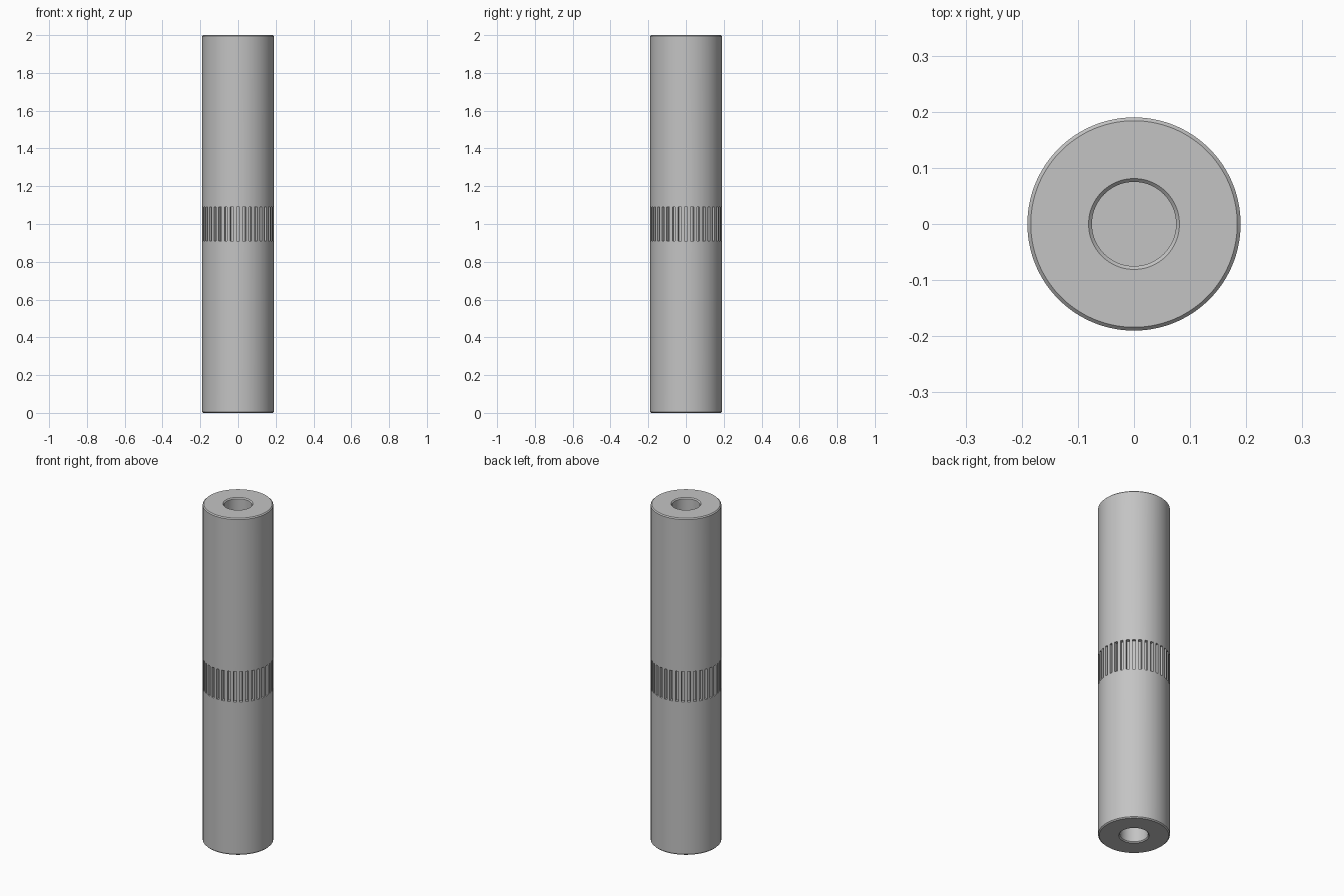
import bpy, bmesh, math
from mathutils import Matrix

cube = bpy.data.objects.get("Cube")
if cube:
    bpy.data.objects.remove(cube, do_unlink=True)

RADIUS, HOLE, CHAMFER, LENGTH = 0.19, 0.075, 0.006, 2.0
HOLE_DEPTH = 0.4
BAND_LOW, BAND_HIGH, GROOVE_DEPTH = 0.91, 1.09, 0.02
TEETH, STEPS = 36, 4
SEGMENTS = TEETH * STEPS

steel = bpy.data.materials.new("plain_grey")
steel.use_nodes = True
grey = (0.55, 0.55, 0.55, 1)
steel.diffuse_color = grey
steel.node_tree.nodes["Principled BSDF"].inputs["Base Color"].default_value = grey

# Half profile of one end: blind hole, chamfered rims, outer wall
lower = [(0, HOLE_DEPTH), (HOLE, HOLE_DEPTH), (HOLE, CHAMFER),
         (HOLE + CHAMFER, 0), (RADIUS - CHAMFER, 0), (RADIUS, CHAMFER),
         (RADIUS, BAND_LOW)]
upper = [(r, LENGTH - z) for r, z in reversed(lower)]

# Turned rod
bm = bmesh.new()
verts = [bm.verts.new((r, 0, z)) for r, z in lower + upper]
edges = [bm.edges.new(pair) for pair in zip(verts, verts[1:])]
bmesh.ops.spin(bm, geom=verts + edges, cent=(0, 0, 0), axis=(0, 0, 1),
               angle=math.tau, steps=SEGMENTS, use_duplicate=False)
bmesh.ops.remove_doubles(bm, verts=bm.verts, dist=0.0001)
bmesh.ops.recalc_face_normals(bm, faces=bm.faces)

# Straight grooves around the middle band
def is_groove(face):
    c = face.calc_center_median()
    column = math.floor(math.atan2(c.y, c.x) / math.tau * SEGMENTS)
    return BAND_LOW < c.z < BAND_HIGH and c.xy.length > HOLE and (column + 1) % STEPS < 2

grooves = [f for f in bm.faces if is_groove(f)]
result = bmesh.ops.extrude_face_region(bm, geom=grooves)
floor_verts = [g for g in result["geom"] if isinstance(g, bmesh.types.BMVert)]
shrink = (RADIUS - GROOVE_DEPTH) / RADIUS
bmesh.ops.transform(bm, matrix=Matrix.Diagonal((shrink, shrink, 1, 1)), verts=floor_verts)
bmesh.ops.delete(bm, geom=[f for f in grooves if f.is_valid], context='FACES_ONLY')
bmesh.ops.recalc_face_normals(bm, faces=bm.faces)

mesh = bpy.data.meshes.new("grooved_rod")
bm.to_mesh(mesh)
bm.free()
mesh.materials.append(steel)
rod = bpy.data.objects.new("grooved_rod", mesh)
bpy.context.collection.objects.link(rod)

bpy.ops.object.select_all(action='DESELECT')
rod.select_set(True)
bpy.context.view_layer.objects.active = rod
bpy.ops.object.shade_smooth_by_angle(angle=math.radians(30))
